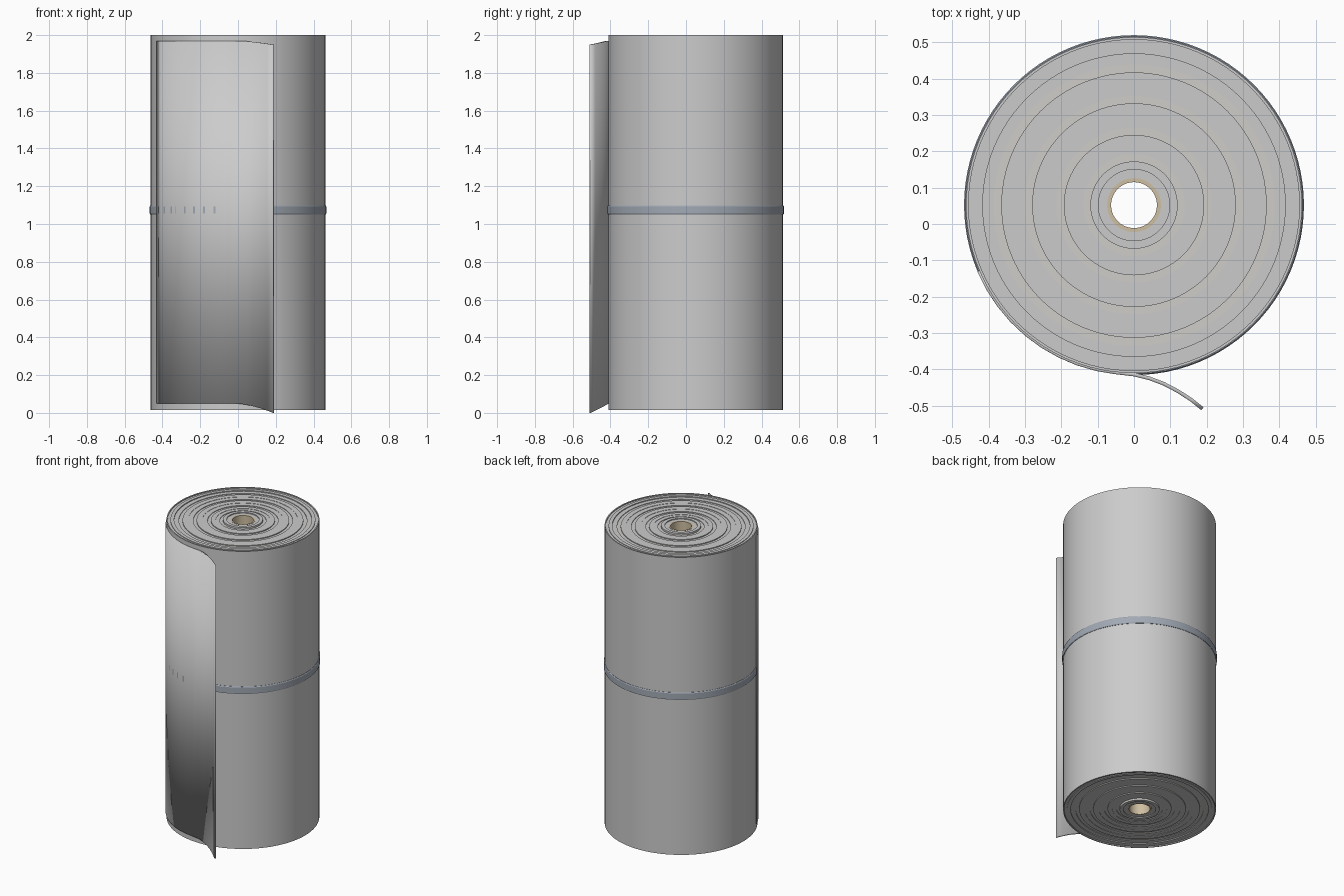
import bpy, math

if "Cube" in bpy.data.objects:
    bpy.data.objects.remove(bpy.data.objects["Cube"])

CY = 0.052      # roll axis y
SEG = 96


def material(name, rgb):
    m = bpy.data.materials.new(name)
    m.diffuse_color = (*rgb, 1)
    m.use_nodes = True
    m.node_tree.nodes["Principled BSDF"].inputs["Base Color"].default_value = m.diffuse_color
    return m


def make(name, verts, faces, mats):
    me = bpy.data.meshes.new(name)
    me.from_pydata(verts, [], faces)
    for m in mats:
        me.materials.append(m)
    ob = bpy.data.objects.new(name, me)
    bpy.context.collection.objects.link(ob)
    return ob


def smooth(ob):
    bpy.ops.object.select_all(action='DESELECT')
    ob.select_set(True)
    bpy.context.view_layer.objects.active = ob
    bpy.ops.object.shade_smooth_by_angle(angle=math.radians(30))


def lathe(name, profile, mats, bands=()):
    """Spin a closed (r, z) profile around the roll axis."""
    n = len(profile)
    verts = [(r * math.cos(a), CY + r * math.sin(a), z)
             for a in (2 * math.pi * i / SEG for i in range(SEG)) for r, z in profile]
    faces = [(i * n + j, ((i + 1) % SEG) * n + j,
              ((i + 1) % SEG) * n + (j + 1) % n, i * n + (j + 1) % n)
             for i in range(SEG) for j in range(n)]
    ob = make(name, verts, faces, mats)
    for p in ob.data.polygons:
        rs = [math.hypot(verts[v][0], verts[v][1] - CY) for v in p.vertices]
        if max(rs) - min(rs) < 0.1 and any(
                a - 1e-3 <= min(rs) and max(rs) <= b + 1e-3 for a, b in bands):
            p.material_index = 1
    smooth(ob)
    return ob


sheet = material("sheet", (0.80, 0.81, 0.83))
warm = material("inner_layer", (0.62, 0.61, 0.59))
card = material("cardboard", (0.62, 0.52, 0.36))
strap_m = material("strap_grey", (0.36, 0.40, 0.46))
flap_m = material("sheet_back", (0.66, 0.66, 0.66))

# Wound roll: outer radius and recess depth of each visible layer
layers = [(0.098, .006), (0.120, .0), (0.140, .012), (0.165, .008), (0.193, .006),
          (0.213, .012), (0.245, .008), (0.280, .006), (0.300, .012), (0.332, .008),
          (0.365, .006), (0.387, .012), (0.416, .008), (0.438, .002), (0.455, .006),
          (0.462, .0)]
top, bottom = [], []
r0 = 0.074
for r1, d in layers:
    top += [(r0, 2.0 - d), (r1, 2.0 - d)]
    bottom += [(r0, 0.015 + d), (r1, 0.015 + d)]
    r0 = r1
lathe("wound_roll", bottom + top[::-1], [sheet, warm],
      [(0.120, 0.140), (0.193, 0.213), (0.280, 0.300), (0.365, 0.387)])

# Cardboard core tube
lathe("core_tube", [(0.063, 0.02), (0.074, 0.02), (0.074, 1.995), (0.063, 1.995)], [card])

# Strap around the middle
lathe("strap", [(0.458, 1.05), (0.464, 1.05), (0.4674, 1.055), (0.4674, 1.093),
                (0.464, 1.098), (0.458, 1.098)], [strap_m])

# Loose end of the sheet: follows the roll, then peels away and sags
path = []
for i in range(10):
    a = math.radians(203 + (264 - 203) * i / 9)
    path.append((0.468 * math.cos(a + .0), CY + 0.468 * math.sin(a), 0.05, 1.97))
path += [(0.0, -0.419, 0.049, 1.97), (0.04, -0.429, 0.044, 1.968),
         (0.08, -0.444, 0.035, 1.964), (0.12, -0.465, 0.024, 1.959),
         (0.155, -0.488, 0.012, 1.954), (0.185, -0.512, 0.0, 1.949)]
verts = [(x, y, z) for x, y, b, t in path for z in (b, t)]
faces = [(2 * i, 2 * i + 2, 2 * i + 3, 2 * i + 1) for i in range(len(path) - 1)]
flap = make("loose_flap", verts, faces, [flap_m])
sol = flap.modifiers.new("thickness", 'SOLIDIFY')
sol.thickness = 0.01
sol.offset = -1
smooth(flap)
